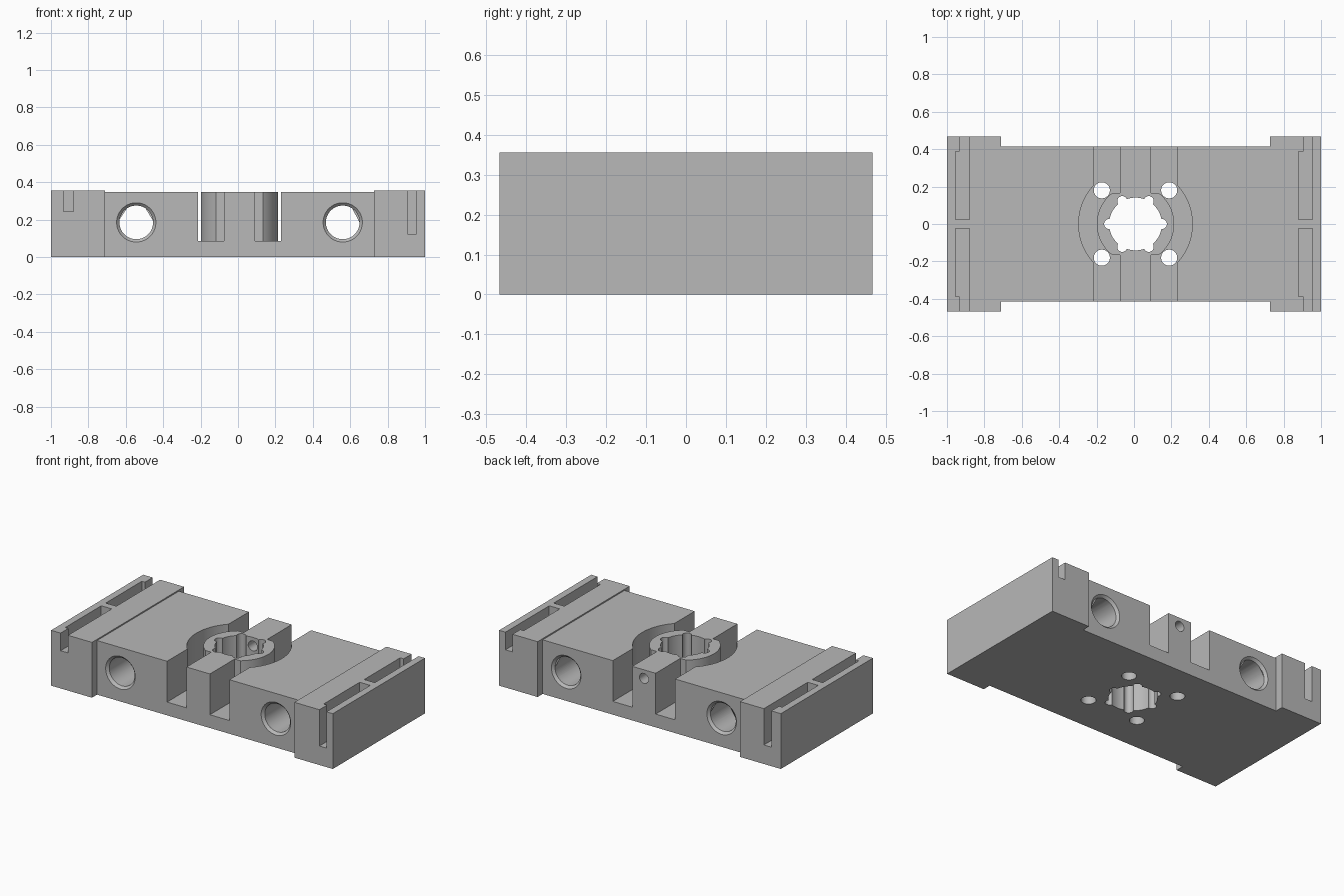
import bpy
import bmesh
from math import pi, radians, cos, sin
from mathutils import Matrix, Vector

cube = bpy.data.objects.get("Cube")
if cube:
    bpy.data.objects.remove(cube, do_unlink=True)

grey = bpy.data.materials.new("machined grey")
grey.use_nodes = True
grey.diffuse_color = (0.48, 0.48, 0.48, 1)
grey.node_tree.nodes["Principled BSDF"].inputs["Base Color"].default_value = grey.diffuse_color


def make(name, bm):
    mesh = bpy.data.meshes.new(name)
    bmesh.ops.recalc_face_normals(bm, faces=bm.faces)
    bm.to_mesh(mesh)
    bm.free()
    mesh.materials.append(grey)
    obj = bpy.data.objects.new(name, mesh)
    bpy.context.collection.objects.link(obj)
    return obj


def box(name, x, y, z):
    bm = bmesh.new()
    size = Vector((x[1] - x[0], y[1] - y[0], z[1] - z[0]))
    mid = Vector((x[0] + x[1], y[0] + y[1], z[0] + z[1])) / 2
    bmesh.ops.create_cube(bm, size=1, matrix=Matrix.Translation(mid) @ Matrix.Diagonal(size.to_4d()))
    return make(name, bm)


def cylinder(name, centre, r, depth, r2=None, axis="Z", sides=64):
    bm = bmesh.new()
    turn = Matrix.Rotation(-pi / 2, 4, "X") if axis == "Y" else Matrix()
    bmesh.ops.create_cone(bm, cap_ends=True, segments=sides, radius1=r,
                          radius2=r if r2 is None else r2, depth=depth,
                          matrix=Matrix.Translation(centre) @ turn)
    return make(name, bm)


def combine(target, tool, operation="DIFFERENCE"):
    mod = target.modifiers.new("combine", "BOOLEAN")
    mod.operation = operation
    mod.solver = "EXACT"
    mod.object = tool
    bpy.context.view_layer.objects.active = target
    bpy.ops.object.modifier_apply(modifier=mod.name)
    bpy.data.objects.remove(tool, do_unlink=True)


CX = 0.008
HALF = 0.415
TOP = 0.347
FLOOR = 0.085

# Middle body with ring trench and two channels around a bridged hub
body = box("body", (-0.71, 0.727), (-HALF, HALF), (0, TOP))
trench = cylinder("trench", (CX, 0, FLOOR + 0.25), 0.304, 0.5, sides=96)
combine(trench, box("channels", (-0.213, 0.229), (-0.6, 0.6), (FLOOR, 0.55)), "UNION")
combine(trench, box("bridge", (-0.075, 0.091), (-0.7, 0.7), (0, 0.7)))
hub = cylinder("hub", (CX, 0, 0.35), 0.207, 0.7, sides=96)
combine(hub, box("hub_flats", (-0.5, 0.5), (-0.165, 0.165), (-0.1, 0.8)), "INTERSECT")
combine(trench, hub)
combine(body, trench)

# Central bore with six round notches
combine(body, cylinder("bore", (CX, 0, 0.2), 0.141, 1))
for i in range(6):
    a = i * pi / 3
    combine(body, cylinder("notch", (CX + 0.141 * cos(a), 0.141 * sin(a), 0.2), 0.027, 1, sides=32))

# Bolt holes in the trench floor
for sx in (-1, 1):
    for sy in (-1, 1):
        combine(body, cylinder("bolt_hole", (CX + sx * 0.18, sy * 0.18, 0.1), 0.043, 1, sides=48))

# Chamfered cross holes
for x in (CX - 0.552, CX + 0.552):
    combine(body, cylinder("cross_hole", (x, 0, 0.185), 0.09, 2, axis="Y"))
    for s in (-1, 1):
        radii = (0.12, 0.09) if s < 0 else (0.09, 0.12)
        combine(body, cylinder("chamfer", (x, s * HALF, 0.185), radii[0], 0.03, radii[1], "Y"))

# Set screw hole through the rear bridge
combine(body, cylinder("screw_hole", (CX, 0.35, 0.292), 0.032, 0.6, axis="Y", sides=32))


# End blocks: each has a deep and a shallow T-shaped slot split by a thin wall
def span(a, b, s):
    return sorted((a * s, b * s))


parts = [body]
for name, s, inner in (("left_end_block", 1, 0.727), ("right_end_block", -1, 0.71)):
    block = box(name, span(inner, 1, s), (-0.467, 0.467), (0, 0.355))
    neck = (0.905, 0.955) if s > 0 else (0.88, 0.933)
    for side in (-1, 1):
        z = (0.122 if side * s < 0 else 0.242, 0.6)
        slot = box("pocket", span(0.88, 0.955, s), span(0.023, 0.388, side), z)
        combine(slot, box("neck", span(*neck, s), span(0.2, 0.7, side), z), "UNION")
        combine(block, slot)
    parts.append(block)

# Smooth the round walls, keep edges sharp
for obj in parts:
    bpy.ops.object.select_all(action="DESELECT")
    obj.select_set(True)
    bpy.context.view_layer.objects.active = obj
    bpy.ops.object.shade_smooth_by_angle(angle=radians(25))
